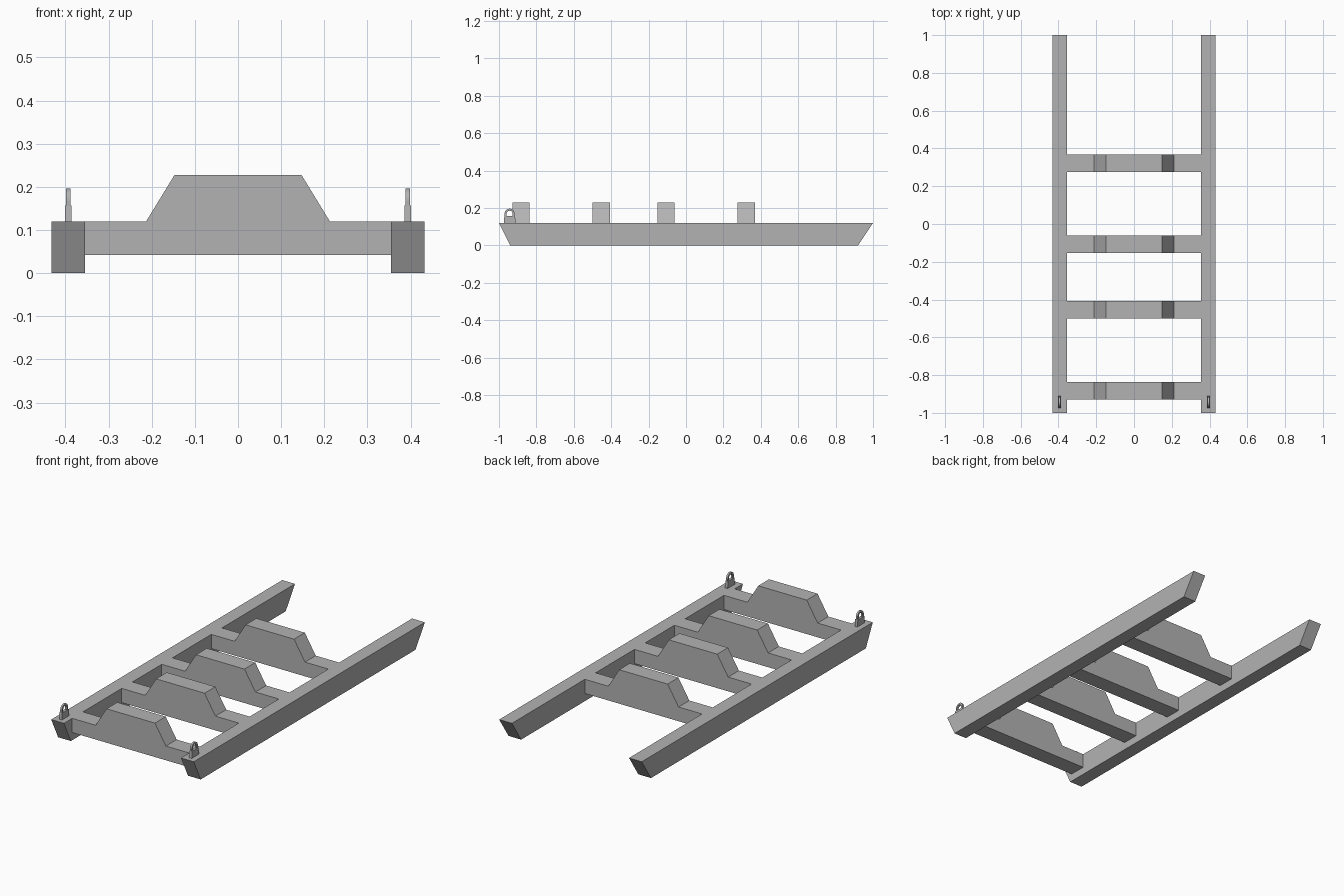
import bpy, bmesh, math

if "Cube" in bpy.data.objects:
    bpy.data.objects.remove(bpy.data.objects["Cube"])

grey = bpy.data.materials.new("plain grey")
grey.diffuse_color = (0.45, 0.45, 0.45, 1)
grey.use_nodes = True
grey.node_tree.nodes["Principled BSDF"].inputs["Base Color"].default_value = grey.diffuse_color


def prism(name, profile, axis, lo, hi):
    """Extrude a 2D profile along 'x' (profile is y,z) or 'y' (profile is x,z)."""
    bm = bmesh.new()
    place = (lambda a, b: (lo, a, b)) if axis == 'x' else (lambda a, b: (a, lo, b))
    face = bm.faces.new([bm.verts.new(place(a, b)) for a, b in profile])
    ext = bmesh.ops.extrude_face_region(bm, geom=[face])
    moved = [g for g in ext['geom'] if isinstance(g, bmesh.types.BMVert)]
    d = hi - lo
    bmesh.ops.translate(bm, verts=moved, vec=(d, 0, 0) if axis == 'x' else (0, d, 0))
    bmesh.ops.recalc_face_normals(bm, faces=bm.faces)
    mesh = bpy.data.meshes.new(name)
    bm.to_mesh(mesh)
    bm.free()
    mesh.materials.append(grey)
    obj = bpy.data.objects.new(name, mesh)
    bpy.context.collection.objects.link(obj)
    return obj


def arch(r, cy, cz, foot, n=12):
    """Upside-down U outline from one foot to the other."""
    arc = [(cy + r * math.cos(math.pi * i / n), cz + r * math.sin(math.pi * i / n))
           for i in range(n + 1)]
    return [(cy + r, foot)] + arc + [(cy - r, foot)]


RAIL_X, RAIL_HALF, RAIL_TOP = 0.3935, 0.0385, 0.12

for side, s in (("left", -1), ("right", 1)):
    x = s * RAIL_X
    # rails with slanted ends
    prism(side + "_rail", [(-0.94, 0), (0.92, 0), (1, RAIL_TOP), (-1, RAIL_TOP)],
          'x', x - RAIL_HALF, x + RAIL_HALF)
    # lifting lug: tapered foot with a hoop on top
    prism(side + "_lug_base", [(-0.974, 0.118), (-0.911, 0.118), (-0.914, 0.157), (-0.971, 0.157)],
          'x', x - 0.008, x + 0.008)
    hoop = arch(0.027, -0.943, 0.169, 0.155) + arch(0.016, -0.943, 0.169, 0.155)[::-1]
    prism(side + "_lug_hoop", hoop, 'x', x - 0.005, x + 0.005)

# cross beams with a raised middle
beam = [(-0.357, 0.042), (0.357, 0.042), (0.357, RAIL_TOP), (0.213, RAIL_TOP), (0.147, 0.228),
        (-0.147, 0.228), (-0.213, RAIL_TOP), (-0.357, RAIL_TOP)]
for i, y in enumerate((-0.882, -0.453, -0.107, 0.322)):
    prism(f"cross_beam_{i + 1}", beam, 'y', y - 0.0465, y + 0.0465)
